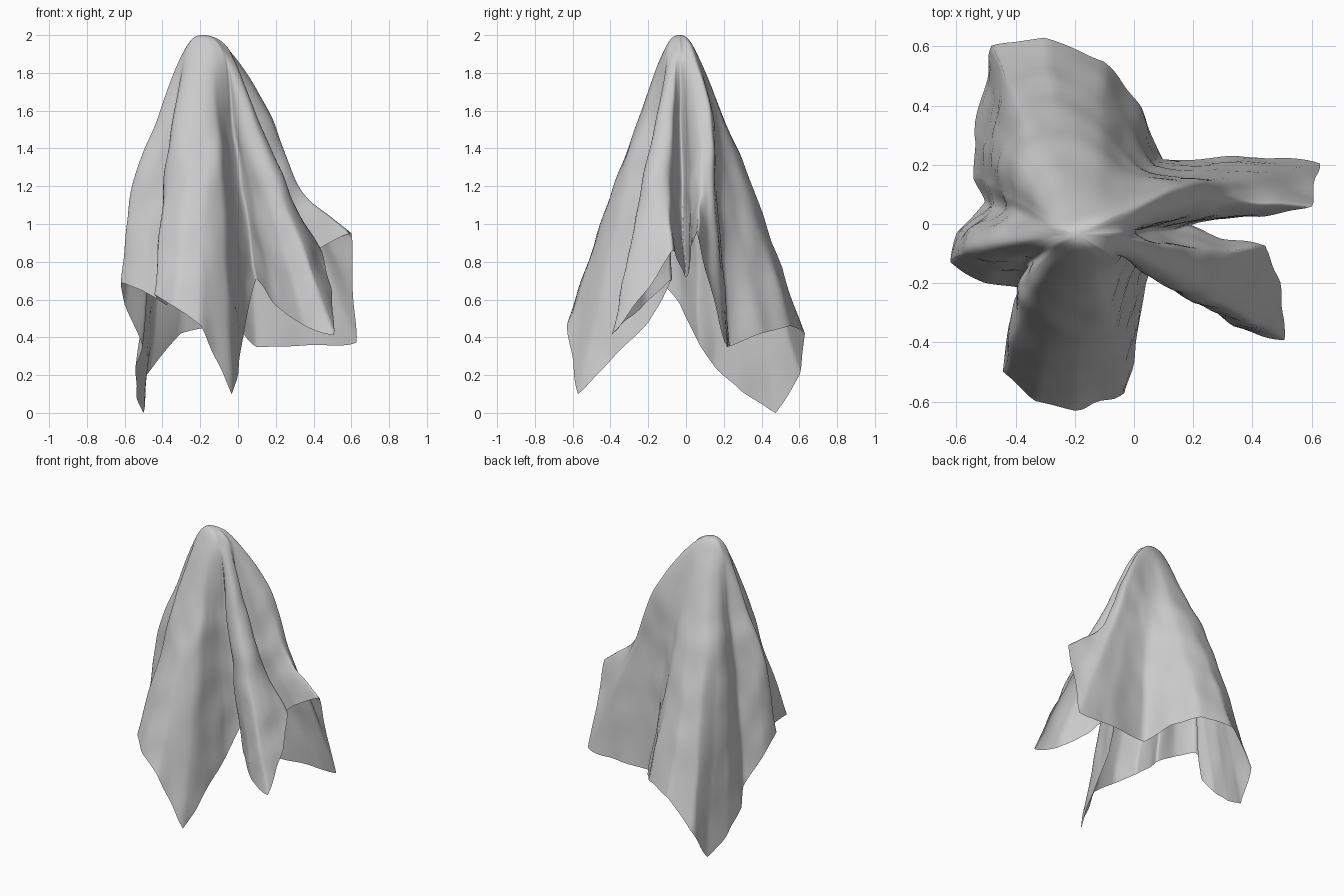
import bpy, math
from mathutils import Vector, noise

if "Cube" in bpy.data.objects:
    bpy.data.objects.remove(bpy.data.objects["Cube"])

APEX = Vector((-0.19, -0.035, 2.0))
SUB_U, SUB_V = 8, 12

# Fold outline at z = 1.2, counter-clockwise from the valley between the right folds
MID = [(.05, -.02), (.15, .01), (.25, .03), (.32, .07), (.32, .11), (.29, .15), (.19, .16), (.05, .18),
       (-.03, .23), (-.12, .32), (-.25, .35), (-.36, .33), (-.42, .25), (-.44, .18), (-.43, .1),
       (-.43, .04), (-.53, -.02), (-.56, -.09), (-.47, -.13), (-.36, -.14), (-.39, -.22),
       (-.38, -.31), (-.29, -.37), (-.18, -.38), (-.09, -.34), (-.05, -.25), (-.02, -.15),
       (.02, -.1), (.07, -.18), (.14, -.23), (.22, -.23), (.26, -.16), (.24, -.09), (.14, -.06)]
# Matching hem points
HEM = [(.19, -.01, .72), (.28, .02, .74), (.42, .02, .87), (.6, .06, .95), (.61, .13, .65),
       (.63, .2, .37), (.42, .23, .36), (.1, .22, .35), (.02, .4, .42), (-.1, .55, .46),
       (-.3, .63, .42), (-.48, .6, .2), (-.5, .48, 0), (-.54, .3, .11), (-.54, .16, .24),
       (-.5, .07, .36), (-.6, -.03, .57), (-.62, -.13, .69), (-.5, -.19, .65), (-.38, -.22, .57),
       (-.42, -.35, .6), (-.45, -.5, .63), (-.33, -.6, .56), (-.2, -.63, .46), (-.03, -.57, .1),
       (.01, -.4, .28), (.04, -.2, .48), (.1, -.07, .71), (.2, -.22, .57), (.35, -.35, .46),
       (.51, -.39, .41), (.49, -.2, .66), (.44, -.07, .86), (.3, -.05, .82)]


def spline(a, b, c, d, t, sharp=0.0):
    smooth = 0.5 * (2 * b + (c - a) * t + (2 * a - 5 * b + 4 * c - d) * t * t
                    + (3 * b - a - 3 * c + d) * t ** 3)
    return smooth * (1 - sharp) + (b * (1 - t) + c * t) * sharp


def ring_refine(pts, sharp):
    n = len(pts)
    return [spline(pts[i - 1], pts[i], pts[(i + 1) % n], pts[(i + 2) % n], k / SUB_U, sharp)
            for i in range(n) for k in range(SUB_U)]


# Rounded crown ring, with angles following the folds
n = len(MID)
angles = sorted(math.atan2(y - APEX.y, x - APEX.x) % math.tau for x, y in MID)
cap = []
for i, a in enumerate(angles):
    a = 0.65 * a + 0.35 * math.tau * i / n
    cap.append(Vector((-0.165 + 0.135 * math.cos(a), -0.035 + 0.095 * math.sin(a), 1.89)))
mid = [Vector((x, y, 1.2)) for x, y in MID]
hem = [Vector(p) for p in HEM]
upper = [c.lerp(m, 0.5) for c, m in zip(cap, mid)]
# Shoulder where the back right fold leaves the crown, and front left fold edge
for i in range(n):
    bulge = math.exp(-((i - 5.5) / 2.5) ** 2)
    upper[i] += Vector((0.05, 0.05, 0.03)) * bulge
    cap[i] += Vector((0.03, 0.025, 0)) * bulge
    upper[i] += Vector((-0.02, -0.01, 0)) * math.exp(-((i - 20.5) / 1.5) ** 2)
rings = [ring_refine(r, s) for r, s in ((cap, 0), (upper, 0), (mid, 0), (hem, 0.7))]
cols = len(rings[0])

# Loft every column from the crown to the hem, with slight cloth wrinkles
verts, faces = [APEX.copy()], []
for j in range(cols):
    c, u, m, h = (r[j] for r in rings)
    phantom = Vector((APEX.x - 1.6 * (c.x - APEX.x), APEX.y - 1.6 * (c.y - APEX.y), c.z))
    keys = [phantom, APEX, c, u, m, h, 2 * h - m]
    for s in range(4):
        for k in range(1, SUB_V + 1):
            p = spline(*keys[s:s + 4], k / SUB_V)
            w = 0.012 * min(1, (2 - p.z) / 0.8)
            d = noise.noise_vector(Vector((p.x * 8, p.y * 8, p.z * 5))) * w
            p += Vector((d.x, d.y, d.z * 0.4))
            p.z = min(2, max(0, p.z))
            verts.append(p)

rows = 4 * SUB_V
for j in range(cols):
    a, b = 1 + j * rows, 1 + (j + 1) % cols * rows
    faces.append((0, a, b))
    for k in range(rows - 1):
        faces.append((a + k, a + k + 1, b + k + 1, b + k))

mesh = bpy.data.meshes.new("draped_cloth")
mesh.from_pydata([tuple(v) for v in verts], [], faces)
mesh.shade_smooth()
cloth = bpy.data.objects.new("draped_cloth", mesh)
bpy.context.collection.objects.link(cloth)
